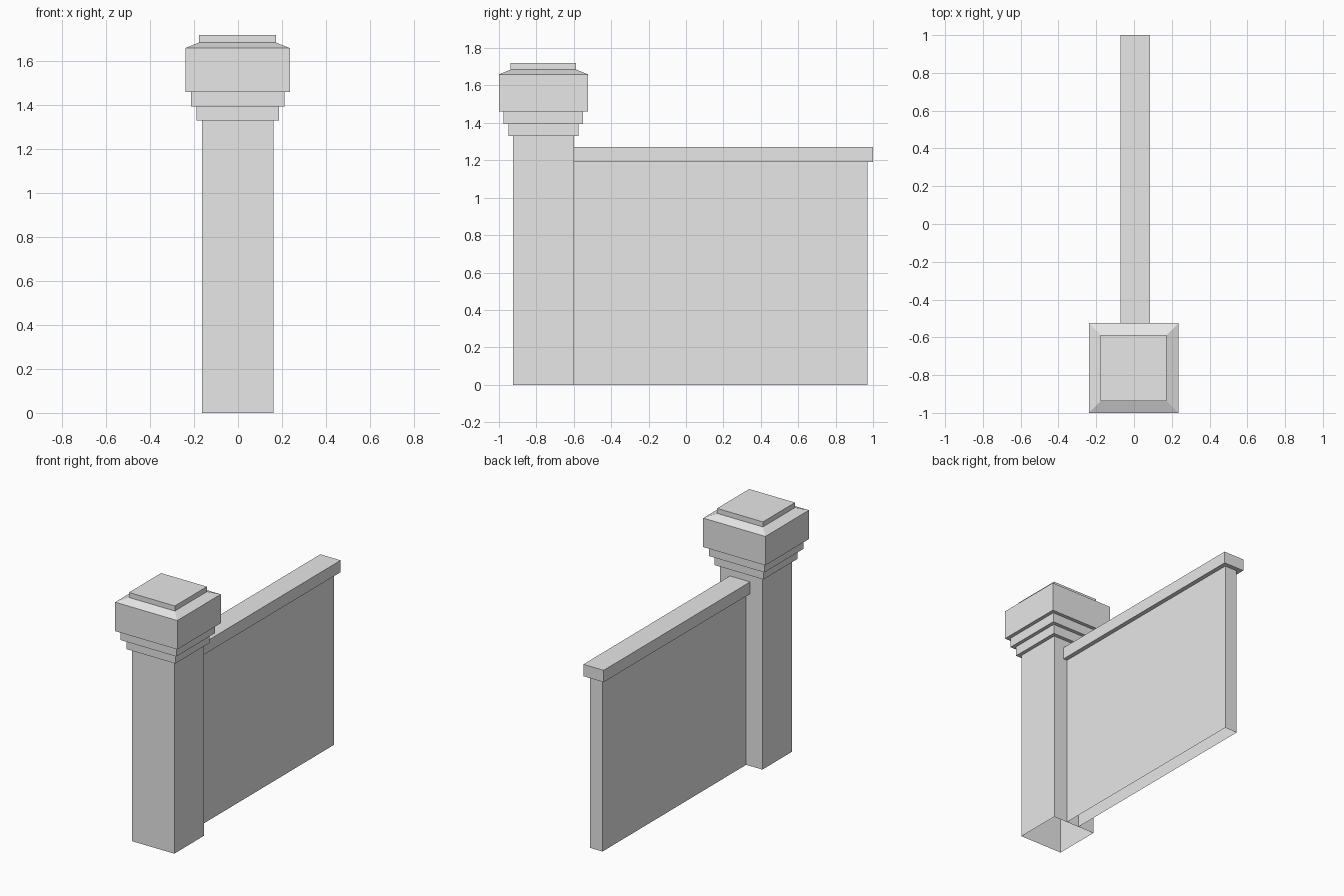
import bpy
import bmesh

cube = bpy.data.objects.get("Cube")
if cube:
    bpy.data.objects.remove(cube, do_unlink=True)

# One plain stone colour
stone = bpy.data.materials.new("grey stone")
stone.use_nodes = True
stone.diffuse_color = (0.8, 0.8, 0.8, 1)
stone.node_tree.nodes["Principled BSDF"].inputs["Base Color"].default_value = (0.8, 0.8, 0.8, 1)


def stack(name, centre, rings, open_bottom=False):
    """Skin rectangular rings given as (x size, y size, z), then cap the ends."""
    bm = bmesh.new()
    loops = []
    for sx, sy, z in rings:
        loops.append([bm.verts.new((centre[0] + i * sx / 2, centre[1] + j * sy / 2, z))
                      for i, j in ((-1, -1), (1, -1), (1, 1), (-1, 1))])
    for low, high in zip(loops, loops[1:]):
        for k in range(4):
            n = (k + 1) % 4
            bm.faces.new((low[k], low[n], high[n], high[k]))
    bm.faces.new(loops[-1])
    if not open_bottom:
        bm.faces.new(loops[0][::-1])
    mesh = bpy.data.meshes.new(name)
    bm.to_mesh(mesh)
    bm.free()
    mesh.materials.append(stone)
    obj = bpy.data.objects.new(name, mesh)
    bpy.context.collection.objects.link(obj)
    return obj


# Square post: hollow shaft, stepped collar, broad head, sloped shoulder, top plate
profile = [(0.325, 0), (0.325, 1.33),
           (0.375, 1.33), (0.375, 1.395),
           (0.425, 1.395), (0.425, 1.46),
           (0.475, 1.46), (0.475, 1.66),
           (0.35, 1.685), (0.35, 1.72)]
stack("gate_post", (-0.002, -0.762), [(w, w, z) for w, z in profile], open_bottom=True)

# Wall panel running back from the post, and its overhanging coping
post_back = -0.6
for name, width, back, bottom, top in (("wall_panel", 0.095, 0.97, 0, 1.19),
                                       ("wall_coping", 0.155, 1.0, 1.19, 1.272)):
    length = back - post_back
    stack(name, (0.007, post_back + length / 2),
          [(width, length, bottom), (width, length, top)],
          open_bottom=(name == "wall_panel"))
